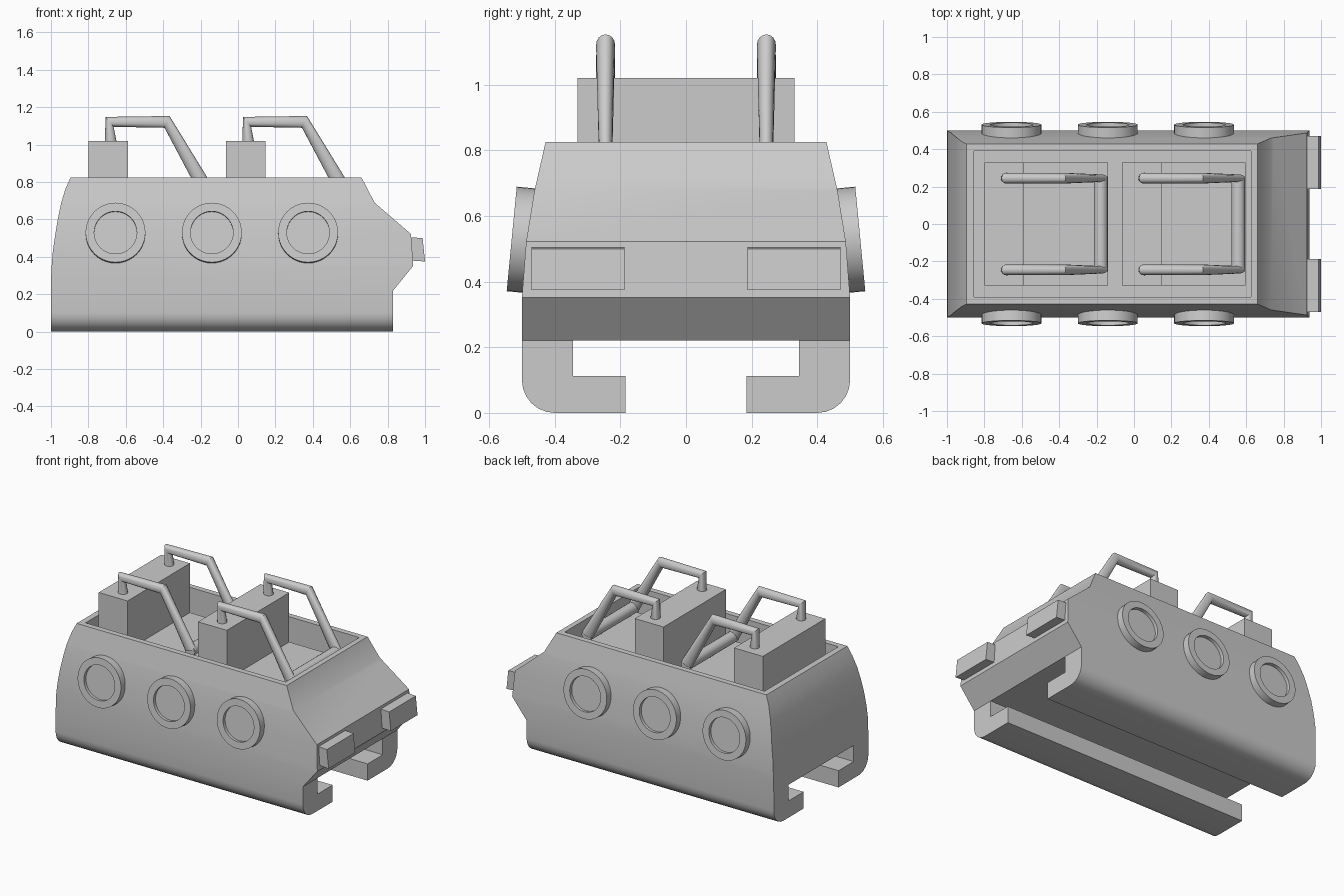
import bpy, bmesh, math
from mathutils import Vector, Matrix

if "Cube" in bpy.data.objects:
    bpy.data.objects.remove(bpy.data.objects["Cube"])


def finish(bm, name, angle=30):
    bmesh.ops.recalc_face_normals(bm, faces=bm.faces)
    me = bpy.data.meshes.new(name)
    bm.to_mesh(me)
    bm.free()
    ob = bpy.data.objects.new(name, me)
    bpy.context.collection.objects.link(ob)
    bpy.ops.object.select_all(action='DESELECT')
    ob.select_set(True)
    bpy.context.view_layer.objects.active = ob
    bpy.ops.object.shade_smooth_by_angle(angle=math.radians(angle))
    return ob


def prism(name, points, axis, lo, hi):
    """Extrude a (x,z) profile along y, or a (y,z) profile along x."""
    bm = bmesh.new()
    place = (lambda a, b, t: (a, t, b)) if axis == 'y' else (lambda a, b, t: (t, a, b))
    ends = [[bm.verts.new(place(a, b, t)) for a, b in points] for t in (lo, hi)]
    n = len(points)
    for ring in ends:
        bm.faces.new(ring)
    for i in range(n):
        j = (i + 1) % n
        bm.faces.new((ends[0][i], ends[0][j], ends[1][j], ends[1][i]))
    return finish(bm, name)


def box(name, x0, x1, y0, y1, z0, z1):
    return prism(name, [(x0, z0), (x1, z0), (x1, z1), (x0, z1)], 'y', y0, y1)


def boolean(ob, cutter, operation):
    m = ob.modifiers.new("cut", 'BOOLEAN')
    m.operation, m.object, m.solver = operation, cutter, 'EXACT'
    bpy.context.view_layer.objects.active = ob
    bpy.ops.object.modifier_apply(modifier=m.name)
    bpy.data.objects.remove(cutter)


def skin(bm, rings, cap_start=True, cap_end=True):
    rings = [[bm.verts.new(p) for p in r] for r in rings]
    n = len(rings[0])
    for a, b in zip(rings, rings[1:]):
        for i in range(n):
            j = (i + 1) % n
            bm.faces.new((a[i], a[j], b[j], b[i]))
    if cap_start:
        bm.faces.new(rings[0])
    if cap_end:
        bm.faces.new(rings[-1])


# Car body: side profile intersected with the front cross-section
side = [(-1, 0), (0.83, 0), (0.83, 0.22), (0.937, 0.352), (0.925, 0.522), (0.73, 0.69),
        (0.66, 0.825), (-0.895, 0.825), (-0.922, 0.765), (-0.945, 0.69), (-0.963, 0.605),
        (-0.977, 0.52), (-0.99, 0.43), (-0.998, 0.33), (-1, 0.22)]
body = prism("car_body", side, 'y', -0.6, 0.6)
corner = [(0.40 + 0.10 * math.sin(t), 0.10 - 0.10 * math.cos(t))
          for t in (i * math.pi / 12 for i in range(7))]
half = [(0.345, 0.22), (0.345, 0.112), (0.185, 0.112), (0.185, 0)] + corner + \
       [(0.5, 0.35), (0.487, 0.522), (0.462, 0.675), (0.428, 0.825), (0.428, 0.9)]
section = half + [(-y, z) for y, z in reversed(half)]
boolean(body, prism("section", section, 'x', -1.2, 1.2), 'INTERSECT')
# Passenger cavity
boolean(body, box("cavity", -0.855, 0.625, -0.39, 0.39, 0.38, 1.0), 'DIFFERENCE')
bpy.ops.object.select_all(action='DESELECT')
body.select_set(True)
bpy.context.view_layer.objects.active = body
bpy.ops.object.shade_smooth_by_angle(angle=math.radians(30))

# Headlights
for s, label in ((-1, "right"), (1, "left")):
    prism("headlight_" + label, [(0.88, 0.383), (1.0, 0.375), (0.987, 0.5), (0.88, 0.507)],
          'y', *sorted((s * 0.188, s * 0.47)))

# Portholes: lathed rings with a recessed disc, tilted to follow the sides
lathe = [(0.16, -0.10), (0.16, 0.0), (0.114, 0.0), (0.114, -0.022)]
N = 40
for s in (-1, 1):
    for k, x in enumerate((-0.655, -0.14, 0.375)):
        bm = bmesh.new()
        skin(bm, [[(r * math.cos(2 * math.pi * i / N), r * math.sin(2 * math.pi * i / N), h)
                   for i in range(N)] for r, h in lathe])
        tilt = Matrix.Rotation(-s * math.radians(90 - 5.5), 4, 'X')
        bmesh.ops.transform(bm, matrix=Matrix.Translation((x, s * 0.531, 0.53)) @ tilt,
                            verts=bm.verts)
        finish(bm, f"porthole_{'right' if s < 0 else 'left'}_{k + 1}")

# Lap bar path: outer and inner (x,z) edge of each mitred ring, and half width in y
path = [((-0.713, 0.98), (-0.642, 0.98), 0.03),
        ((-0.708, 1.148), (-0.665, 1.095), 0.028),
        ((-0.366, 1.153), (-0.393, 1.09), 0.029),
        ((-0.14, 0.785), (-0.215, 0.755), 0.020)]
M = 16
for k, dx in enumerate((0, 0.735)):
    row = "rear" if k == 0 else "front"
    # Seats
    box(f"seat_back_{row}", -0.80 + dx, -0.587 + dx, -0.33, 0.33, 0.37, 1.02)
    box(f"seat_bench_{row}", -0.60 + dx, -0.14 + dx, -0.33, 0.33, 0.37, 0.69)
    # Bent side tubes and the cross tube
    bm = bmesh.new()
    for s in (-1, 1):
        rings = []
        for a, b, ry in path:
            a, b = Vector((a[0] + dx, s * 0.245, a[1])), Vector((b[0] + dx, s * 0.245, b[1]))
            c, u = (a + b) / 2, (a - b) / 2
            rings.append([c + u * math.cos(t) + Vector((0, ry * math.sin(t), 0))
                          for t in (2 * math.pi * i / M for i in range(M))])
        skin(bm, rings)
    skin(bm, [[(-0.1775 + dx + 0.037 * math.cos(t), y, 0.768 + 0.037 * math.sin(t))
               for t in (2 * math.pi * i / M for i in range(M))] for y in (-0.255, 0.255)])
    finish(bm, f"lap_bar_{row}", 35)
